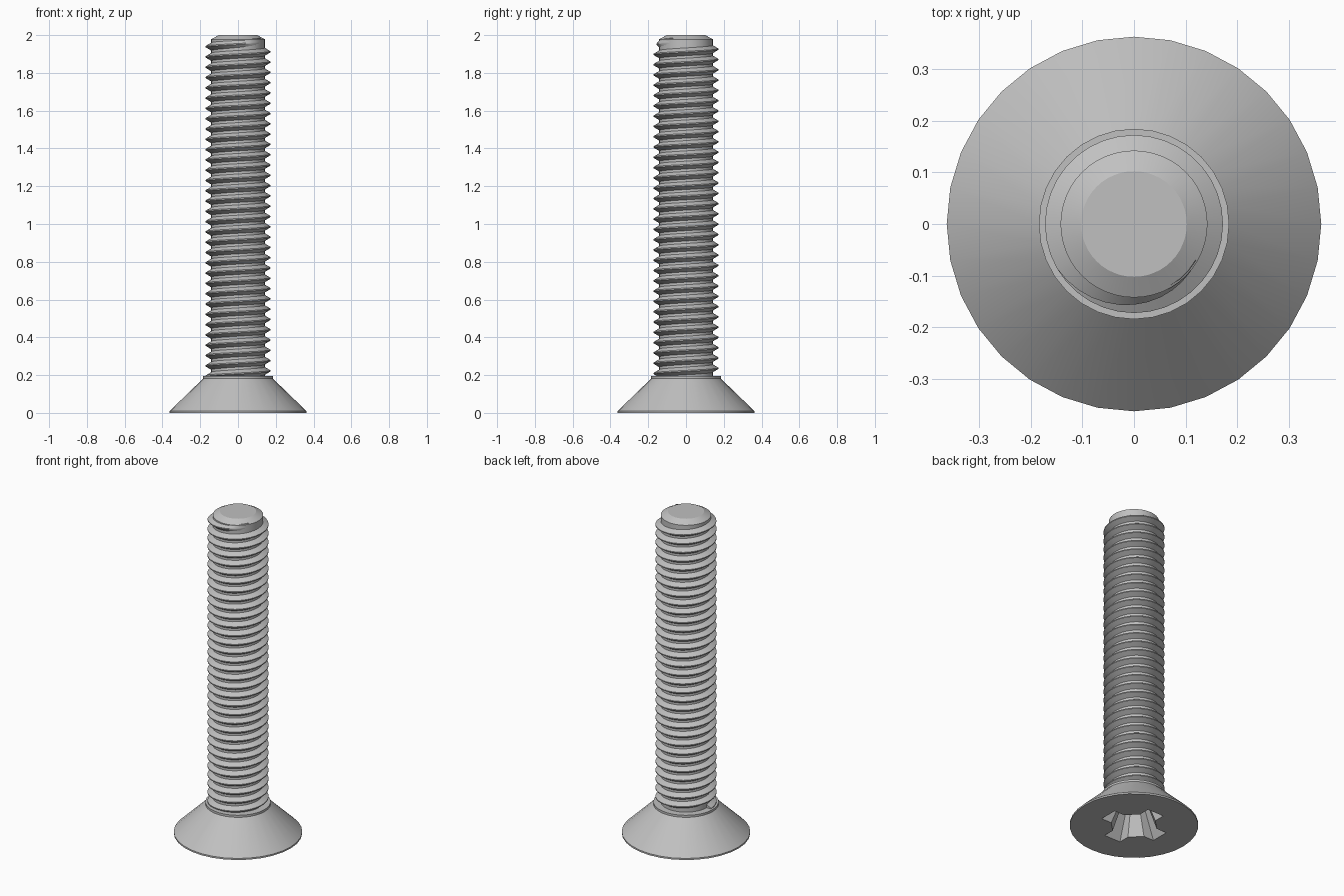
import bpy
import bmesh
from math import cos, sin, radians, tau

old = bpy.data.objects.get("Cube")
if old:
    bpy.data.objects.remove(old, do_unlink=True)

SIDES = 32
PITCH = 0.0545
CORE, CREST = 0.142, 0.172

steel = bpy.data.materials.new("grey steel")
steel.use_nodes = True
colour = (0.53, 0.53, 0.53, 1)
steel.diffuse_color = colour
steel.node_tree.nodes["Principled BSDF"].inputs["Base Color"].default_value = colour


def ring(bm, r, z, sides=SIDES):
    return [bm.verts.new((r * cos(tau * i / sides), r * sin(tau * i / sides), z))
            for i in range(sides)]


def bridge(bm, a, b, closed=True):
    n = len(a)
    for i in range(n if closed else n - 1):
        j = (i + 1) % n
        bm.faces.new((a[i], a[j], b[j], b[i]))


def lathe(bm, profile, sides=SIDES):
    rings = [ring(bm, r, z, sides) for r, z in profile]
    for a, b in zip(rings, rings[1:]):
        bridge(bm, a, b)
    return rings


def finish(bm, name):
    bmesh.ops.recalc_face_normals(bm, faces=bm.faces[:])
    mesh = bpy.data.meshes.new(name)
    bm.to_mesh(mesh)
    bm.free()
    mesh.materials.append(steel)
    obj = bpy.data.objects.new(name, mesh)
    bpy.context.collection.objects.link(obj)
    bpy.ops.object.select_all(action='DESELECT')
    obj.select_set(True)
    bpy.context.view_layer.objects.active = obj
    bpy.ops.object.shade_smooth_by_angle(angle=radians(25))
    return obj


def edge_loop(bm, verts):
    edges = []
    for i, v in enumerate(verts):
        w = verts[(i + 1) % len(verts)]
        edges.append(bm.edges.get((v, w)) or bm.edges.new((v, w)))
    return edges


# Countersunk head with collar
bm = bmesh.new()
rings = lathe(bm, [(0.362, 0), (0.362, 0.01), (0.184, 0.182), (0.184, 0.195)])
bm.faces.new(rings[-1])


# Cross recess: one arm outline turned four times, tapering inwards
def cross(scale, z):
    arm = [(0.12, -0.056), (0.19, -0.056), (0.19, 0.056), (0.12, 0.056)]
    verts = []
    for k in range(4):
        c, s = cos(k * tau / 4), sin(k * tau / 4)
        for x, y in arm:
            verts.append(bm.verts.new(((x * c - y * s) * scale,
                                       (x * s + y * c) * scale, z)))
    return verts


mouth, floor = cross(1, 0), cross(0.55, 0.16)
bridge(bm, mouth, floor)
bm.faces.new(floor)
bmesh.ops.triangle_fill(bm, use_beauty=True,
                        edges=edge_loop(bm, rings[0]) + edge_loop(bm, mouth))
finish(bm, "head")

# Shank core with chamfered tip
bm = bmesh.new()
rings = lathe(bm, [(CORE, 0.185), (CORE, 1.978), (0.102, 2.0)], 48)
bm.faces.new(rings[0])
bm.faces.new(rings[-1])
finish(bm, "shank")

# Right-hand helical thread, fading out near the tip
bm = bmesh.new()
turns = 32
start = -turns * 360 + 180
fade_from, fade_to = 210, 330
step = 10
previous = None
for deg in range(start, fade_to + 1, step):
    z = 1.939 + PITCH * (deg - 180) / 360
    if z < 0.165:
        continue
    fade = max(0, (deg - fade_from) / (fade_to - fade_from))
    crest = CREST + (CORE - 0.002 - CREST) * fade
    root = CORE - 0.004
    a = radians(deg)
    section = [bm.verts.new((r * cos(a), r * sin(a), z + dz)) for r, dz in
               ((root, -0.023), (crest, -0.003), (crest, 0.003), (root, 0.023))]
    if previous:
        bridge(bm, previous, section, closed=False)
    else:
        bm.faces.new(section)
    previous = section
bm.faces.new(previous)
finish(bm, "thread")
